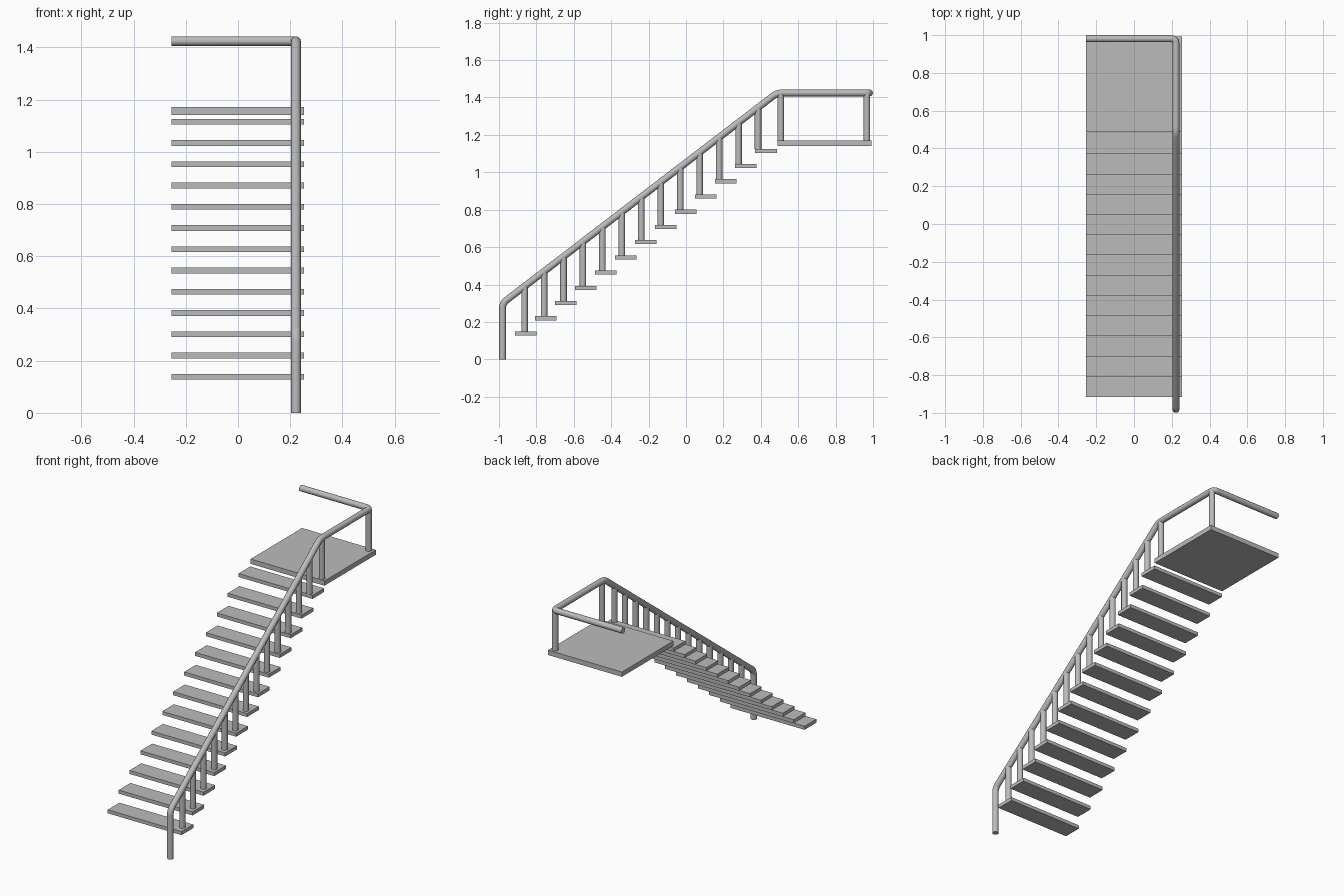
import bpy, math
from mathutils import Vector

if "Cube" in bpy.data.objects:
    bpy.data.objects.remove(bpy.data.objects["Cube"])

RAIL_X, R = 0.222, 0.0185


def material(name, value):
    m = bpy.data.materials.new(name)
    m.diffuse_color = (value, value, value, 1)
    m.use_nodes = True
    m.node_tree.nodes["Principled BSDF"].inputs["Base Color"].default_value = m.diffuse_color
    return m


grey = material("plain_grey", 0.5)


def box(name, x0, x1, y0, y1, z0, z1):
    bpy.ops.mesh.primitive_cube_add(size=1, location=((x0 + x1) / 2, (y0 + y1) / 2, (z0 + z1) / 2))
    o = bpy.context.object
    o.name = name
    o.scale = (x1 - x0, y1 - y0, z1 - z0)
    bpy.ops.object.transform_apply(location=False, rotation=False, scale=True)
    o.data.materials.append(grey)


def post(name, y, z0, z1):
    bpy.ops.mesh.primitive_cylinder_add(vertices=24, radius=0.0175, depth=z1 - z0,
                                        location=(RAIL_X, y, (z0 + z1) / 2))
    o = bpy.context.object
    o.name = name
    o.data.materials.append(grey)
    bpy.ops.object.shade_smooth_by_angle(angle=math.radians(40))


def rounded(points, radius, steps=6):
    """Replace each inner corner of a path with a short curve."""
    pts = [Vector(p) for p in points]
    out = [pts[0]]
    for a, b, c in zip(pts, pts[1:], pts[2:]):
        p, q = b + (a - b).normalized() * radius, b + (c - b).normalized() * radius
        for i in range(steps + 1):
            t = i / steps
            out.append(p * (1 - t) ** 2 + b * 2 * t * (1 - t) + q * t * t)
    return out + [pts[-1]]


# Floating treads, each with a baluster reaching into the sloped rail
LOW, HIGH = Vector((RAIL_X, -0.981, 0.30)), Vector((RAIL_X, 0.487, 1.424))
slope = (HIGH.z - LOW.z) / (HIGH.y - LOW.y)
for i in range(13):
    y, z = -0.915 + 0.1071 * i, 0.127 + 0.0814 * i
    box(f"tread_{i + 1}", -0.255, 0.253, y, y + 0.115, z, z + 0.022)
    py = -0.863 + 0.104 * i
    post(f"baluster_{i + 1}", py, z + 0.021, LOW.z + slope * (py - LOW.y))

# Landing and its two posts
box("landing", -0.255, 0.253, 0.488, 0.993, 1.141, 1.171)
post("landing_post_front", 0.507, 1.17, 1.424)
post("landing_post_back", 0.967, 1.17, 1.424)

# Continuous handrail: foot, slope, landing side, landing back
path = rounded([(RAIL_X, -0.981, 0), LOW, HIGH, (RAIL_X, 0.981, 1.424), (-0.255, 0.981, 1.424)], 0.028)
curve = bpy.data.curves.new("handrail", "CURVE")
curve.dimensions = "3D"
curve.bevel_depth = R
curve.bevel_resolution = 4
curve.use_fill_caps = True
spline = curve.splines.new("POLY")
spline.points.add(len(path) - 1)
for sp, p in zip(spline.points, path):
    sp.co = (*p, 1)
rail = bpy.data.objects.new("handrail", curve)
bpy.context.collection.objects.link(rail)
bpy.ops.object.select_all(action="DESELECT")
rail.select_set(True)
bpy.context.view_layer.objects.active = rail
bpy.ops.object.convert(target="MESH")
rail = bpy.context.object
rail.data.materials.clear()
rail.data.materials.append(grey)
bpy.ops.object.shade_smooth_by_angle(angle=math.radians(40))
